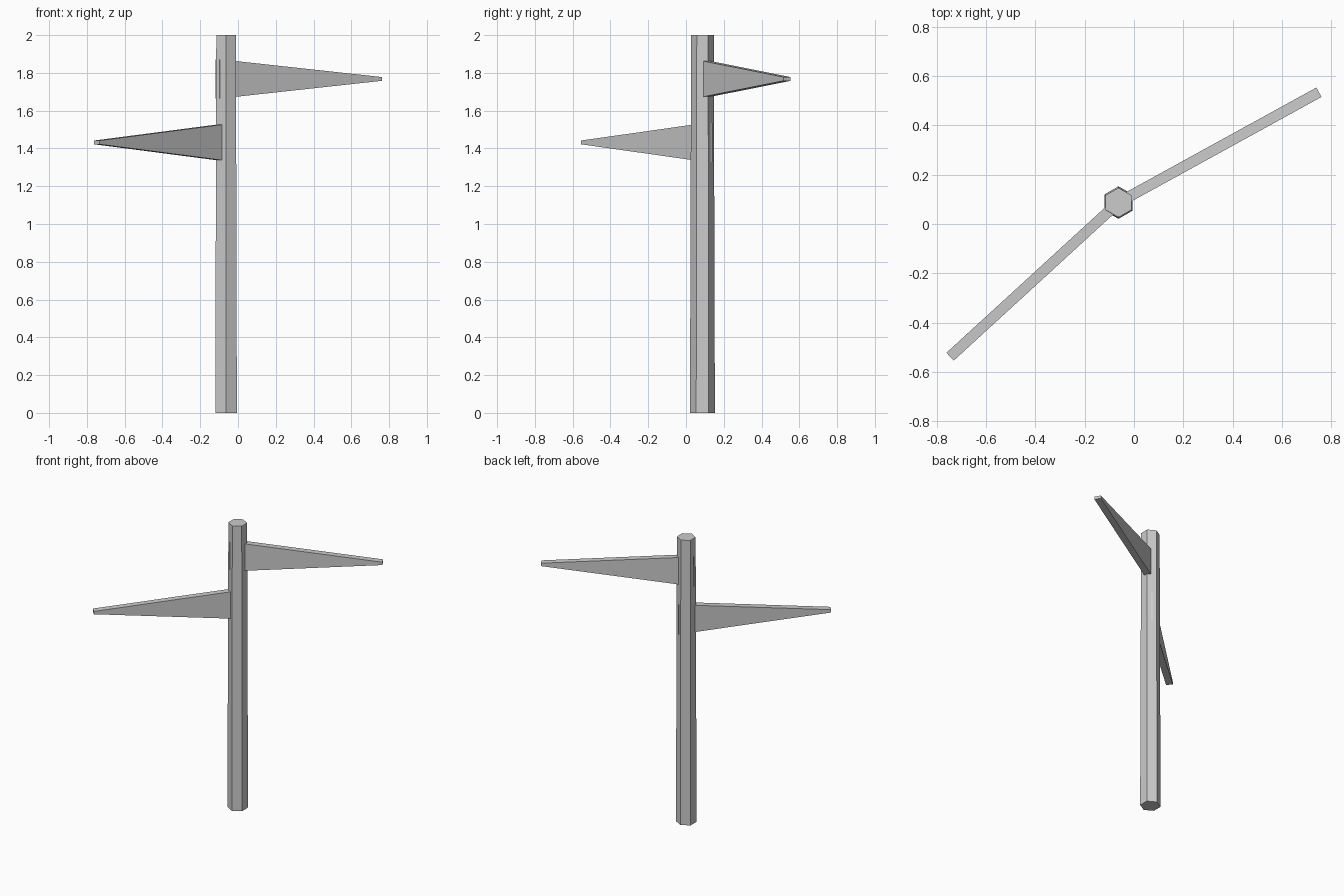
import bpy, bmesh
from math import radians
from mathutils import Matrix, Vector

if "Cube" in bpy.data.objects:
    bpy.data.objects.remove(bpy.data.objects["Cube"])


def add_object(name, bm):
    bmesh.ops.recalc_face_normals(bm, faces=bm.faces)
    mesh = bpy.data.meshes.new(name)
    bm.to_mesh(mesh)
    bm.free()
    obj = bpy.data.objects.new(name, mesh)
    bpy.context.collection.objects.link(obj)
    return obj


# Hexagonal post, slightly tapered, with corners facing front and back
bm = bmesh.new()
bmesh.ops.create_cone(bm, cap_ends=True, segments=6, radius1=0.066, radius2=0.06, depth=2,
                      matrix=Matrix.Translation((-0.063, 0.087, 1)))
# make sure corners lie on the y axis of the post
if min(abs(v.co.x + 0.063) for v in bm.verts) > 0.01:
    bmesh.ops.rotate(bm, verts=bm.verts, cent=(-0.063, 0.087, 0),
                     matrix=Matrix.Rotation(radians(30), 3, 'Z'))
add_object("post", bm)


# Tapered arm: a flat board that narrows in height towards its tip
def add_arm(name, tip, angle, length=0.98, width=0.0435, base_h=0.208, tip_h=0.02):
    bm = bmesh.new()
    bmesh.ops.create_cube(bm, size=1)
    for v in bm.verts:
        at_tip = v.co.x > 0
        h = tip_h if at_tip else base_h
        v.co = Vector((0 if at_tip else -length, v.co.y * width, v.co.z * h))
    obj = add_object(name, bm)
    obj.location = tip
    obj.rotation_euler.z = radians(angle)


add_arm("upper_arm", (0.751, 0.535, 1.768), 28.8)
add_arm("lower_arm", (-0.747, -0.539, 1.432), 180 + 42.5)
